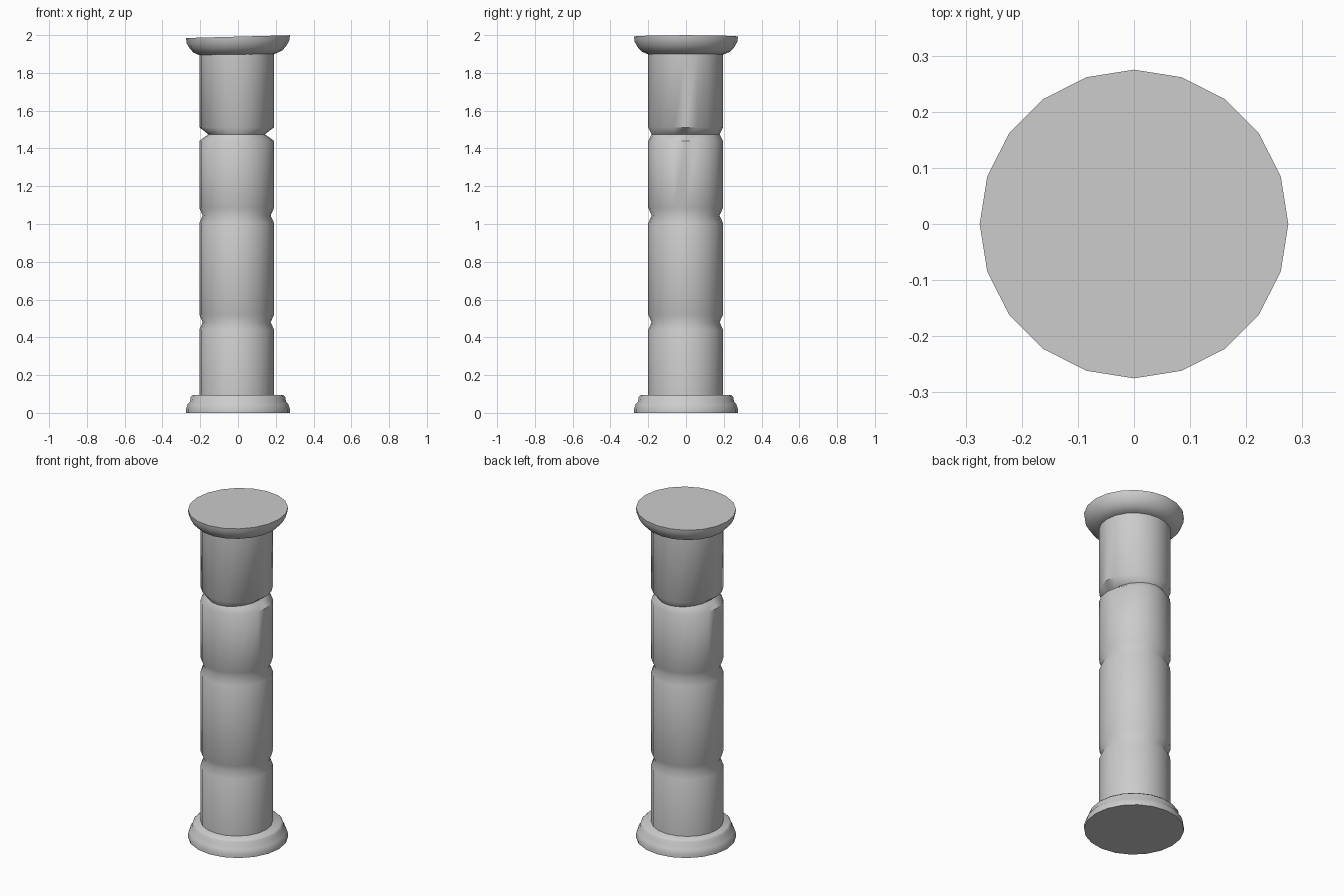
import bpy, bmesh, math

if "Cube" in bpy.data.objects:
    bpy.data.objects.remove(bpy.data.objects["Cube"])

SIDES = 20


def lathe(name, rings, centre=(0, 0)):
    """Closed stack of rings: (z, x radius, y radius, tilt of z along x)."""
    bm = bmesh.new()
    loops = []
    for z, rx, ry, tilt in rings:
        loop = []
        for i in range(SIDES):
            a = 2 * math.pi * i / SIDES
            x = rx * math.cos(a)
            loop.append(bm.verts.new((centre[0] + x, centre[1] + ry * math.sin(a), z + tilt * x)))
        loops.append(loop)
    for lo, hi in zip(loops, loops[1:]):
        for i in range(SIDES):
            j = (i + 1) % SIDES
            bm.faces.new((lo[i], lo[j], hi[j], hi[i]))
    bm.faces.new(loops[0][::-1])
    bm.faces.new(loops[-1])
    mesh = bpy.data.meshes.new(name)
    bm.to_mesh(mesh)
    bm.free()
    obj = bpy.data.objects.new(name, mesh)
    bpy.context.collection.objects.link(obj)
    bpy.ops.object.select_all(action='DESELECT')
    obj.select_set(True)
    bpy.context.view_layer.objects.active = obj
    bpy.ops.object.shade_smooth_by_angle(angle=math.radians(50))
    return obj


# Base moulding
base = [(0, 0.275), (0.02, 0.275), (0.045, 0.267), (0.06, 0.254), (0.085, 0.25), (0.096, 0.238)]
lathe("base", [(z, r, r, 0) for z, r in base])

# Shaft with three worn grooves: bottom, middle, top, x radius, y radius
R = 0.198
shaft = [(0.09, R, R, 0)]
for low, mid, high, rx, ry in [(0.44, 0.48, 0.52, 0.18, 0.18),
                               (1.005, 1.045, 1.085, 0.18, 0.18),
                               (1.44, 1.475, 1.512, 0.15, 0.18)]:
    shaft += [(low, R, R, 0), (mid, rx, ry, 0), (high, R, R, 0)]
shaft.append((1.91, R, R, 0))
lathe("shaft", shaft, (-0.007, -0.002))

# Slightly tilted capital
capital = [(1.896, 0.195), (1.904, 0.215), (1.913, 0.235), (1.935, 0.255),
           (1.965, 0.272), (1.992, 0.275)]
lathe("capital", [(z, r, r, 0.027) for z, r in capital])
